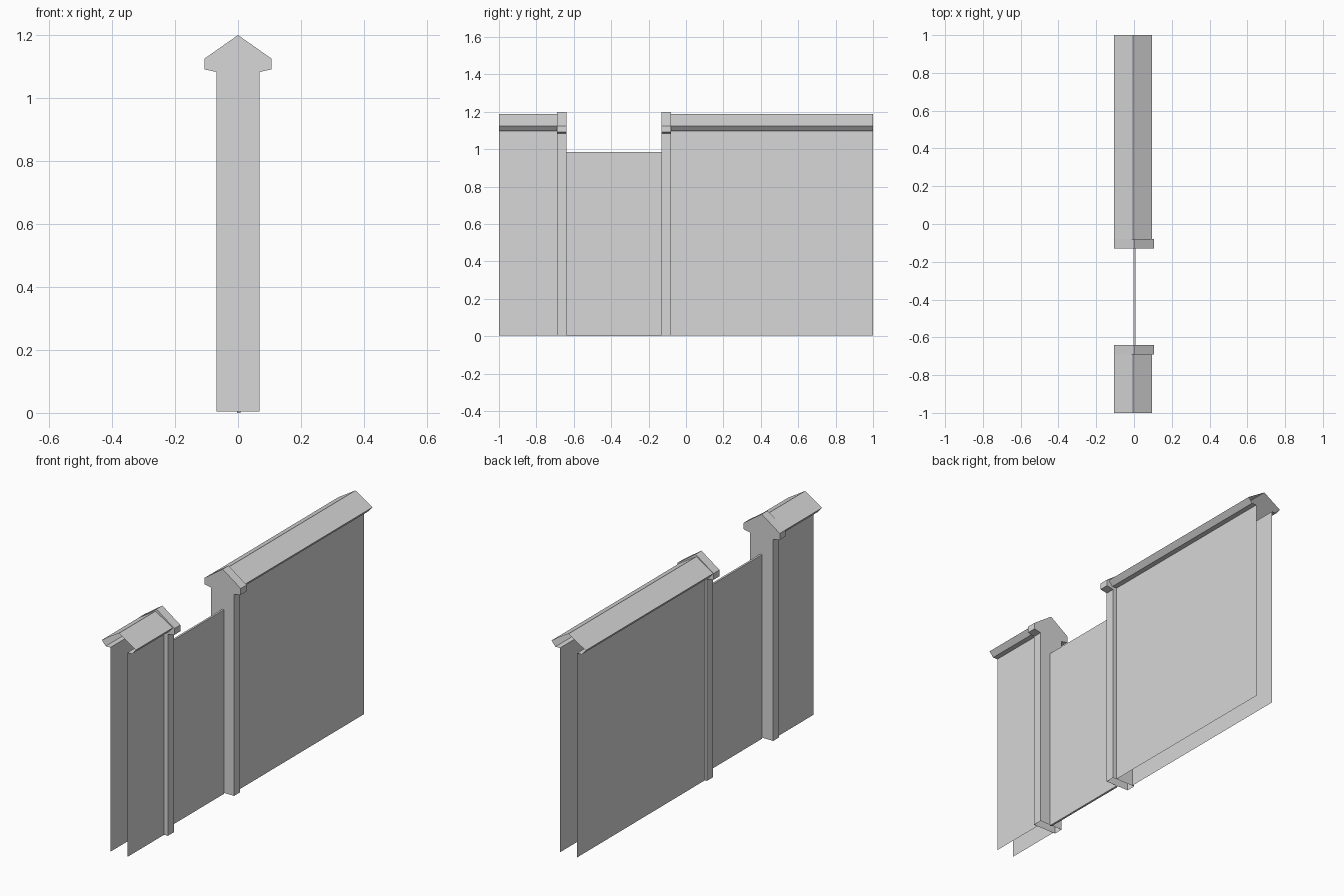
import bpy
import bmesh

cube = bpy.data.objects.get("Cube")
if cube:
    bpy.data.objects.remove(cube, do_unlink=True)

# One plain grey for the whole model
GREY = (0.68, 0.68, 0.68, 1)
grey = bpy.data.materials.new("plain_grey")
grey.use_nodes = True
grey.diffuse_color = GREY
grey.node_tree.nodes["Principled BSDF"].inputs["Base Color"].default_value = GREY


def mirrored(half):
    """Full outline from a right half that runs from the ground to the ridge."""
    return half + [(-x, z) for x, z in reversed(half[:-1])]


def extrude(name, outline, y0, y1, centre=0.0, ends=False, closed=False):
    """Sweep an x-z outline along y, with optional end faces and floor."""
    bm = bmesh.new()
    rows = [[bm.verts.new((x + centre, y, z)) for x, z in outline] for y in (y0, y1)]
    front, back = rows
    count = len(outline)
    for i in range(count if closed else count - 1):
        j = (i + 1) % count
        bm.faces.new((front[i], front[j], back[j], back[i]))
    if ends:
        bm.faces.new(front[::-1])
        bm.faces.new(back)
    # Outline runs from the right, over the top, to the left
    bm.normal_update()
    bm.faces.ensure_lookup_table()
    if bm.faces[0].normal.x < 0:
        bmesh.ops.reverse_faces(bm, faces=bm.faces[:])
    mesh = bpy.data.meshes.new(name)
    bm.to_mesh(mesh)
    bm.free()
    mesh.materials.append(grey)
    obj = bpy.data.objects.new(name, mesh)
    bpy.context.collection.objects.link(obj)
    return obj


# Hollow wall sections with a ridged coping, open at the ends and below
wall = mirrored([(0.051, 0.005), (0.051, 1.098), (0.078, 1.098),
                 (0.101, 1.125), (0, 1.188)])
extrude("front_wall", wall, -1.0, -0.69, centre=-0.005)
extrude("back_wall", wall, -0.08, 1.0, centre=-0.005)

# Gate posts with gabled heads, open below
post = mirrored([(0.068, 0.005), (0.068, 1.083), (0.107, 1.091),
                 (0.107, 1.125), (0, 1.2)])
extrude("front_gate_post", post, -0.69, -0.64, ends=True)
extrude("back_gate_post", post, -0.13, -0.08, ends=True)

# Thin gate panel between the posts
gate = [(0.008, 0), (0.008, 0.985), (-0.003, 0.985), (-0.003, 0)]
extrude("gate_panel", gate, -0.64, -0.13, ends=True, closed=True)
